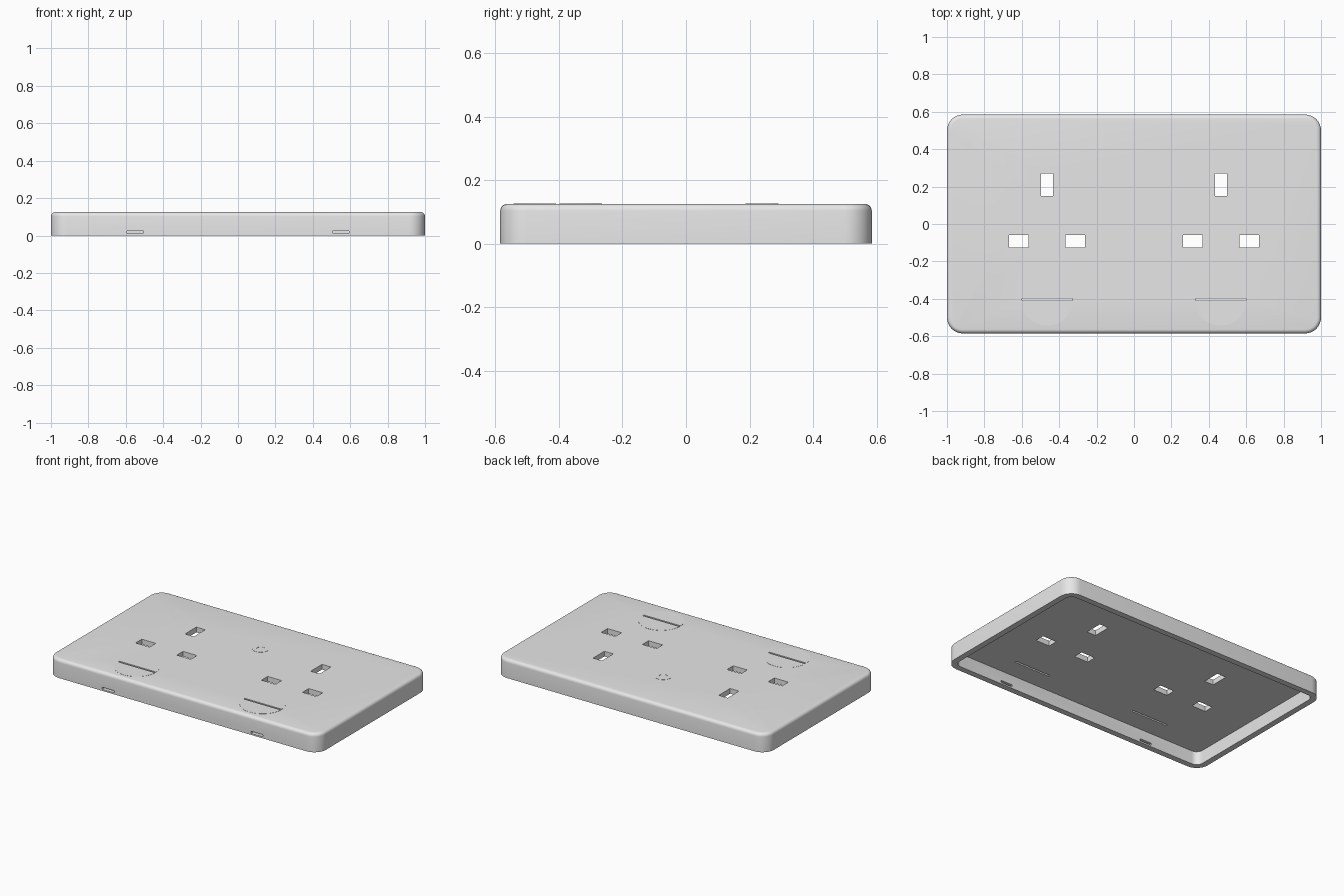
import bpy, bmesh
from math import sin, cos, pi, asin

cube = bpy.data.objects.get("Cube")
if cube:
    bpy.data.objects.remove(cube, do_unlink=True)

HALF_X, HALF_Y, HEIGHT = 1.0, 0.585, 0.125
CORNER, WALL, CEILING, EDGE = 0.085, 0.04, 0.09, 0.022
SOCKET_X, SWITCH_Y, SLOT = 0.465, -0.404, 0.006

plastic = bpy.data.materials.new("grey_plastic")
plastic.use_nodes = True
plastic.diffuse_color = (0.8, 0.8, 0.8, 1)
plastic.node_tree.nodes["Principled BSDF"].inputs["Base Color"].default_value = (0.8, 0.8, 0.8, 1)


def finish(bm, name, smooth=True):
    bmesh.ops.recalc_face_normals(bm, faces=bm.faces)
    mesh = bpy.data.meshes.new(name)
    bm.to_mesh(mesh)
    bm.free()
    obj = bpy.data.objects.new(name, mesh)
    bpy.context.collection.objects.link(obj)
    mesh.materials.append(plastic)
    if smooth:
        shade(obj)
    return obj


def select(obj):
    bpy.ops.object.select_all(action='DESELECT')
    obj.select_set(True)
    bpy.context.view_layer.objects.active = obj


def shade(obj):
    select(obj)
    bpy.ops.object.shade_smooth_by_angle(angle=pi / 6)


def loft(bm, outlines, closed=False):
    """Bridge successive outlines; cap the ends, or join last to first."""
    rings = [[bm.verts.new(p) for p in o] for o in outlines]
    pairs = list(zip(rings, rings[1:]))
    if closed:
        pairs.append((rings[-1], rings[0]))
    else:
        bm.faces.new(rings[0])
        bm.faces.new(rings[-1])
    for a, b in pairs:
        for i in range(len(a)):
            j = (i + 1) % len(a)
            bm.faces.new((a[i], a[j], b[j], b[i]))


def rounded_rect(inset, z, steps=8):
    pts = []
    for q, (sx, sy) in enumerate([(1, 1), (-1, 1), (-1, -1), (1, -1)]):
        for k in range(steps + 1):
            a = (q + k / steps) * pi / 2
            r = CORNER - inset
            pts.append((sx * (HALF_X - CORNER) + r * cos(a),
                        sy * (HALF_Y - CORNER) + r * sin(a), z))
    return pts


def box(bm, center, size, round_ends=0):
    verts = bmesh.ops.create_cube(bm, size=1)["verts"]
    for v in verts:
        v.co = [c + s * p for c, s, p in zip(center, size, v.co)]
    if round_ends:
        along_y = {e for v in verts for e in v.link_edges
                   if abs(e.verts[0].co.y - e.verts[1].co.y) > 0.01}
        bmesh.ops.bevel(bm, geom=list(along_y), offset=round_ends, segments=3,
                        profile=0.5, affect='EDGES')


# Faceplate: open-backed shell with a rounded front edge
bm = bmesh.new()
profile = [(WALL, CEILING), (WALL, 0), (0, 0)]
for k in range(6):
    a = k / 5 * pi / 2
    profile.append((EDGE * (1 - cos(a)), HEIGHT - EDGE * (1 - sin(a))))
loft(bm, [rounded_rect(i, z) for i, z in profile])
plate = finish(bm, "faceplate", smooth=False)

# Openings: pin holes, switch slots and edge release slots
bm = bmesh.new()
for side in (-1, 1):
    x = side * SOCKET_X
    box(bm, (x, 0.211, 0.11), (0.066, 0.12, 0.1))
    for pin in (-1, 1):
        box(bm, (x + pin * 0.152, -0.093, 0.11), (0.104, 0.066, 0.1))
    box(bm, (x, SWITCH_Y, 0.11), (0.27, 2 * SLOT, 0.1))
    box(bm, (side * 0.55, -HALF_Y, 0.0175), (0.09, 0.15, 0.014), 0.005)
cutter = finish(bm, "opening_cutter", smooth=False)
cutter.hide_render = True
mod = plate.modifiers.new("openings", 'BOOLEAN')
mod.operation = 'DIFFERENCE'
mod.solver = 'EXACT'
mod.object = cutter
select(plate)
bpy.ops.object.modifier_apply(modifier=mod.name)
bpy.data.objects.remove(cutter, do_unlink=True)
shade(plate)

# Switch discs: two half discs either side of each slot
LOW, TOP = HEIGHT - 0.004, HEIGHT + 0.001
for label, side in (("right", -1), ("left", 1)):
    bm = bmesh.new()
    radius = 0.139
    start = asin(SLOT / radius)
    for half in (-1, 1):
        arc = [start + (pi - 2 * start) * k / 32 for k in range(33)]
        loft(bm, [[(side * SOCKET_X + radius * cos(a),
                    SWITCH_Y + half * radius * sin(a), z) for a in arc]
                  for z in (LOW, TOP)])
    finish(bm, label + "_switch_disc")

# Indicator ring between the sockets
bm = bmesh.new()
loft(bm, [[(r * cos(2 * pi * k / 32), 0.24 + r * sin(2 * pi * k / 32), z)
           for k in range(32)]
          for r, z in ((0.052, LOW), (0.052, TOP), (0.025, TOP), (0.025, LOW))],
     closed=True)
finish(bm, "indicator_ring")
